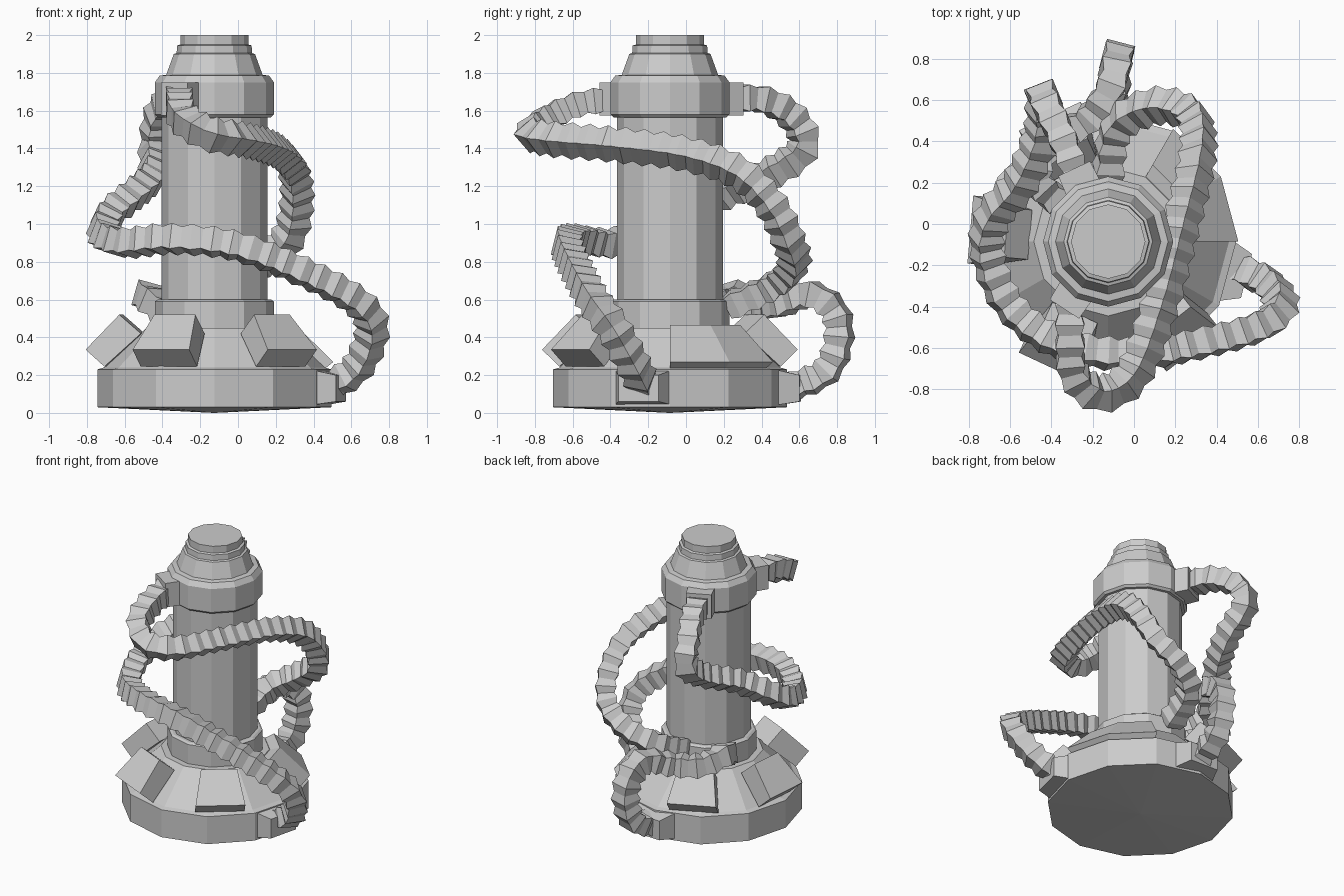
import bpy
import bmesh
from math import sin, cos, pi, radians
from mathutils import Vector

if "Cube" in bpy.data.objects:
    bpy.data.objects.remove(bpy.data.objects["Cube"])

CX, CY, SIDES = -0.125, -0.085, 12


def make(name, verts, faces):
    me = bpy.data.meshes.new(name)
    me.from_pydata([tuple(v) for v in verts], [], faces)
    bm = bmesh.new()
    bm.from_mesh(me)
    bmesh.ops.recalc_face_normals(bm, faces=bm.faces)
    bm.to_mesh(me)
    bm.free()
    ob = bpy.data.objects.new(name, me)
    bpy.context.collection.objects.link(ob)
    return ob


def polar(r, a, z):
    return Vector((CX + r * cos(a), CY + r * sin(a), z))


def skin(rings, n):
    """Quads joining consecutive rings of n points, with end caps."""
    faces = [tuple(reversed(range(n)))]
    for k in range(rings - 1):
        for i in range(n):
            j = (i + 1) % n
            faces.append((k * n + i, k * n + j, (k + 1) * n + j, (k + 1) * n + i))
    faces.append(tuple(range(n * (rings - 1), n * rings)))
    return faces


def lathe(name, profile):
    verts = [polar(r, 2 * pi * i / SIDES, z) for r, z in profile for i in range(SIDES)]
    return make(name, verts, skin(len(profile), SIDES))


def radial_block(name, deg, section, w_in, w_out):
    """Four (r, z) points, two outer then two inner, swept sideways."""
    a = radians(deg)
    out, side = Vector((cos(a), sin(a), 0)), Vector((-sin(a), cos(a), 0))
    verts = []
    for s in (-1, 1):
        for (r, z), w in zip(section, (w_out, w_out, w_in, w_in)):
            verts.append(Vector((CX, CY, z)) + out * r + side * (s * w))
    return make(name, verts, skin(2, 4))


# Main body: base with slightly conical underside, collar, column, cap
lathe("base", [(0.002, 0.0), (0.62, 0.03), (0.62, 0.23), (0.585, 0.24), (0.36, 0.45), (0.30, 0.45)])
lathe("lower_collar", [(0.315, 0.42), (0.315, 0.59), (0.30, 0.60), (0.26, 0.60)])
lathe("column", [(0.28, 0.55), (0.28, 1.62)])
lathe("cap", [(0.27, 1.565), (0.30, 1.565), (0.315, 1.58), (0.315, 1.75), (0.29, 1.785),
              (0.255, 1.79), (0.215, 1.90), (0.20, 1.905), (0.197, 1.945),
              (0.18, 1.95), (0.18, 2.0)])

# Sloped blocks on the shoulder
for n, deg in enumerate((-115, -52, 175, 115)):
    radial_block(f"shoulder_block_{n}", deg,
                 [(0.57, 0.245), (0.67, 0.335), (0.495, 0.52), (0.38, 0.42)], 0.12, 0.165)

# Raised panel that wraps two facets on the remaining side
panel = [polar(r, radians(30 * k), z) for k in range(3)
         for r, z in ((0.58, 0.23), (0.63, 0.27), (0.43, 0.465), (0.34, 0.44))]
make("shoulder_panel", panel, skin(3, 4))


# Ribbed hoses
def smooth_path(pts, step):
    p = [Vector(q) for q in pts]
    p = [2 * p[0] - p[1]] + p + [2 * p[-1] - p[-2]]
    fine = []
    for a, b, c, d in zip(p, p[1:], p[2:], p[3:]):
        for i in range(40):
            t = i / 40
            fine.append(0.5 * (2 * b + (c - a) * t + (2 * a - 5 * b + 4 * c - d) * t * t
                               + (3 * b - a - 3 * c + d) * t ** 3))
    fine.append(p[-2])
    out, acc = [fine[0]], 0.0
    for a, b in zip(fine, fine[1:]):
        acc += (b - a).length
        if acc >= step:
            out.append(b)
            acc = 0.0
    return out


def hose(name, pts, thick=0.1, thin=0.078):
    path = smooth_path(pts, 0.046)
    up, prev, verts = Vector((0, 0, 1)), None, []
    for k, q in enumerate(path):
        t = (path[min(k + 1, len(path) - 1)] - path[max(k - 1, 0)]).normalized()
        if prev:
            up = prev.rotation_difference(t) @ up
        up = (up - t * up.dot(t)).normalized()
        prev = t
        side = t.cross(up)
        r = thick if k % 2 else thin
        for i in range(4):
            a = pi / 4 + i * pi / 2
            verts.append(q + (side * cos(a) + up * sin(a)) * r)
    return make(name, verts, skin(len(path), 4))


hose("upper_front_hose", [
    (-0.31, -0.34, 1.66), (-0.31, -0.55, 1.64), (-0.29, -0.73, 1.56), (-0.16, -0.82, 1.48),
    (0.0, -0.72, 1.45), (0.13, -0.38, 1.42), (0.23, 0.0, 1.37), (0.30, 0.28, 1.27),
    (0.31, 0.45, 1.10), (0.26, 0.54, 0.92), (0.1, 0.57, 0.79), (-0.08, 0.47, 0.68),
    (-0.13, 0.22, 0.56)])
hose("wrapping_hose", [
    (-0.26, 0.18, 1.66), (-0.34, 0.40, 1.66), (-0.42, 0.57, 1.56), (-0.44, 0.62, 1.40),
    (-0.45, 0.43, 1.26), (-0.55, 0.20, 1.16), (-0.68, 0.04, 1.05), (-0.71, -0.14, 0.95),
    (-0.60, -0.40, 0.90), (-0.35, -0.58, 0.92), (0.0, -0.63, 0.88), (0.40, -0.56, 0.72),
    (0.64, -0.48, 0.58), (0.71, -0.38, 0.44), (0.63, -0.27, 0.24), (0.47, -0.22, 0.13)])
hose("rear_lower_hose", [
    (-0.36, 0.10, 0.52), (-0.48, 0.23, 0.62), (-0.40, 0.40, 0.58), (-0.23, 0.50, 0.58),
    (-0.12, 0.65, 0.63), (-0.09, 0.78, 0.55), (-0.08, 0.81, 0.40), (-0.09, 0.74, 0.22),
    (-0.10, 0.54, 0.13)])

# Hose sockets on the cap and base
for n, deg in enumerate((-123, 115)):
    radial_block(f"cap_socket_{n}", deg,
                 [(0.39, 1.575), (0.39, 1.75), (0.27, 1.75), (0.27, 1.575)], 0.09, 0.085)
for n, deg in enumerate((-14, 88)):
    radial_block(f"base_socket_{n}", deg,
                 [(0.69, 0.06), (0.69, 0.20), (0.56, 0.23), (0.56, 0.04)], 0.16, 0.11)
